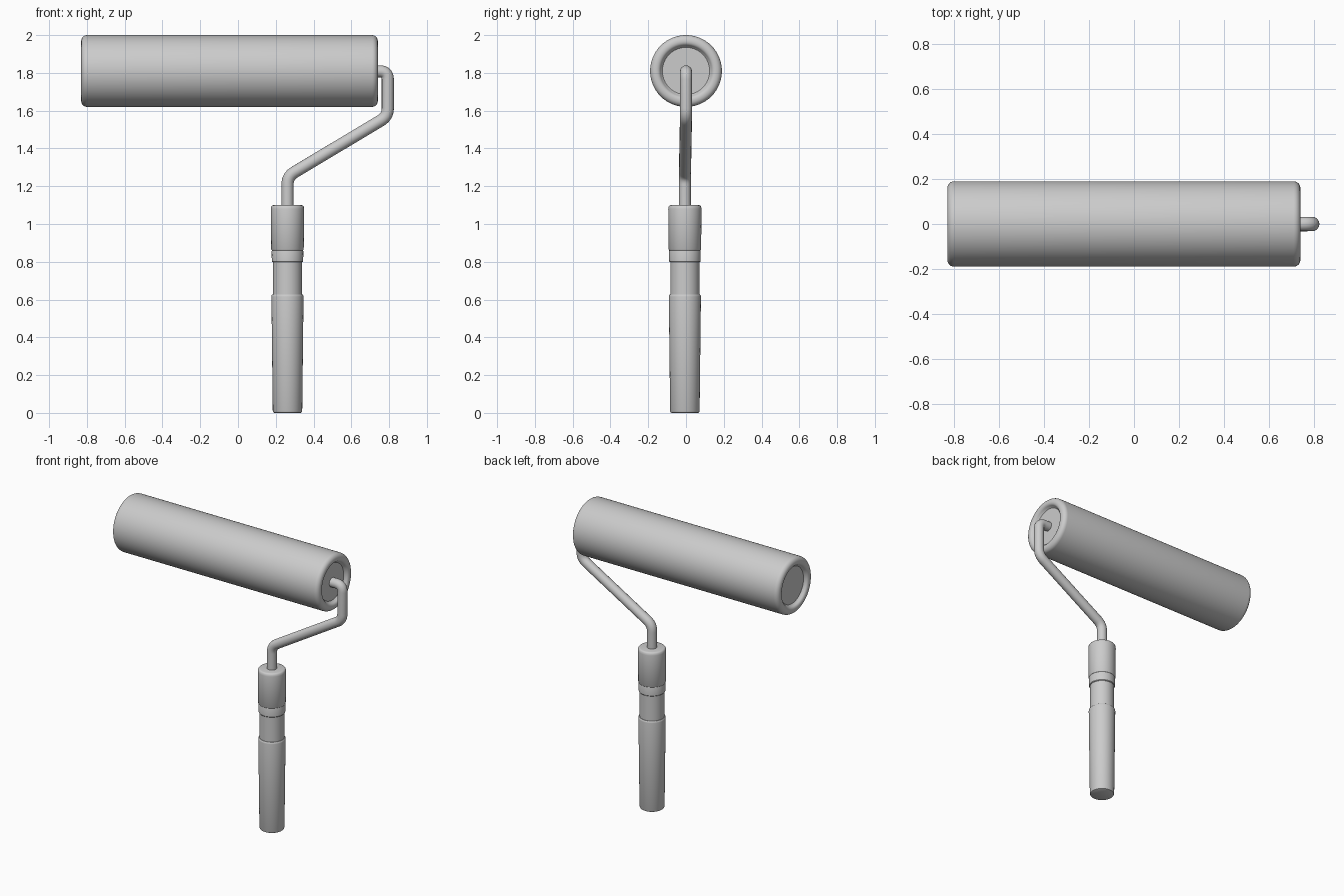
import bpy, bmesh, math
from mathutils import Matrix, Vector

if "Cube" in bpy.data.objects:
    bpy.data.objects.remove(bpy.data.objects["Cube"])

HANDLE = (0.262, -0.006)


def lathe(name, profile, matrix, segments=48):
    """Revolve (radius, height) points around local z."""
    bm = bmesh.new()
    rings = []
    for r, h in profile:
        if r < 1e-6:
            rings.append([bm.verts.new((0, 0, h))])
        else:
            rings.append([bm.verts.new((r * math.cos(a), r * math.sin(a), h))
                          for a in (2 * math.pi * i / segments for i in range(segments))])
    for a, b in zip(rings, rings[1:]):
        for i in range(segments):
            j = (i + 1) % segments
            quad = [a[i % len(a)], a[j % len(a)], b[j % len(b)], b[i % len(b)]]
            bm.faces.new(list(dict.fromkeys(quad)))
    bmesh.ops.recalc_face_normals(bm, faces=bm.faces)
    mesh = bpy.data.meshes.new(name)
    bm.to_mesh(mesh)
    bm.free()
    ob = bpy.data.objects.new(name, mesh)
    bpy.context.collection.objects.link(ob)
    ob.matrix_world = matrix
    smooth(ob)
    return ob


def smooth(ob):
    bpy.ops.object.select_all(action='DESELECT')
    ob.select_set(True)
    bpy.context.view_layer.objects.active = ob
    bpy.ops.object.shade_smooth_by_angle(angle=math.radians(35))


def arc(cr, ch, rad, a0, a1, n=6):
    return [(cr + rad * math.cos(math.radians(a0 + (a1 - a0) * i / n)),
             ch + rad * math.sin(math.radians(a0 + (a1 - a0) * i / n))) for i in range(n + 1)]


# Roller sleeve: rounded rims and dished ends, lying along x
half = 0.785
end = ([(0, half - 0.025), (0.125, half - 0.025)]
       + arc(0.155, half - 0.022, 0.022, 165, 90, 4)
       + arc(0.16, half - 0.03, 0.03, 90, 0))
roller_profile = end + [(r, -h) for r, h in reversed(end)]
lathe("roller_sleeve", roller_profile,
      Matrix.Translation((-0.045, 0, 1.81)) @ Matrix.Rotation(math.pi / 2, 4, 'Y'), 64)

# Handle: grip, neck, band and collar stacked along z
at_handle = Matrix.Translation((*HANDLE, 0))
lathe("grip", [(0, 0), (0.07, 0), (0.075, 0.003), (0.078, 0.01), (0.085, 0.615),
               (0.084, 0.622), (0.08, 0.627), (0, 0.627)], at_handle)
lathe("neck", [(0, 0.60), (0.077, 0.60), (0.077, 0.82), (0, 0.82)], at_handle)
lathe("band", [(0, 0.798), (0.08, 0.798), (0.083, 0.802), (0.084, 0.855),
               (0.082, 0.862), (0, 0.862)], at_handle)
lathe("collar", [(0, 0.861), (0.083, 0.861), (0.086, 0.866), (0.088, 1.08),
                 (0.086, 1.092), (0.081, 1.098), (0.074, 1.10), (0, 1.10)], at_handle)


# Bent wire frame: corners rounded with quadratic arcs
def rounded_path(points, radius, steps=8):
    pts = [Vector(p) for p in points]
    out = [pts[0]]
    for p, c, n in zip(pts, pts[1:], pts[2:]):
        a = c + (p - c).normalized() * radius
        b = c + (n - c).normalized() * radius
        for i in range(steps + 1):
            t = i / steps
            out.append(a * (1 - t) ** 2 + c * (2 * t * (1 - t)) + b * t * t)
    return out + [pts[-1]]


path = rounded_path([(0.68, 0, 1.808), (0.793, 0, 1.808), (0.793, 0, 1.57),
                     (HANDLE[0], HANDLE[1], 1.252), (HANDLE[0], HANDLE[1], 1.05)], 0.043)
curve = bpy.data.curves.new("wire_frame", 'CURVE')
curve.dimensions = '3D'
curve.bevel_depth = 0.032
curve.bevel_resolution = 6
curve.use_fill_caps = True
spline = curve.splines.new('POLY')
spline.points.add(len(path) - 1)
for sp, p in zip(spline.points, path):
    sp.co = (*p, 1)
wire = bpy.data.objects.new("wire_frame", curve)
bpy.context.collection.objects.link(wire)
bpy.ops.object.select_all(action='DESELECT')
wire.select_set(True)
bpy.context.view_layer.objects.active = wire
bpy.ops.object.convert(target='MESH')
smooth(bpy.context.view_layer.objects.active)
